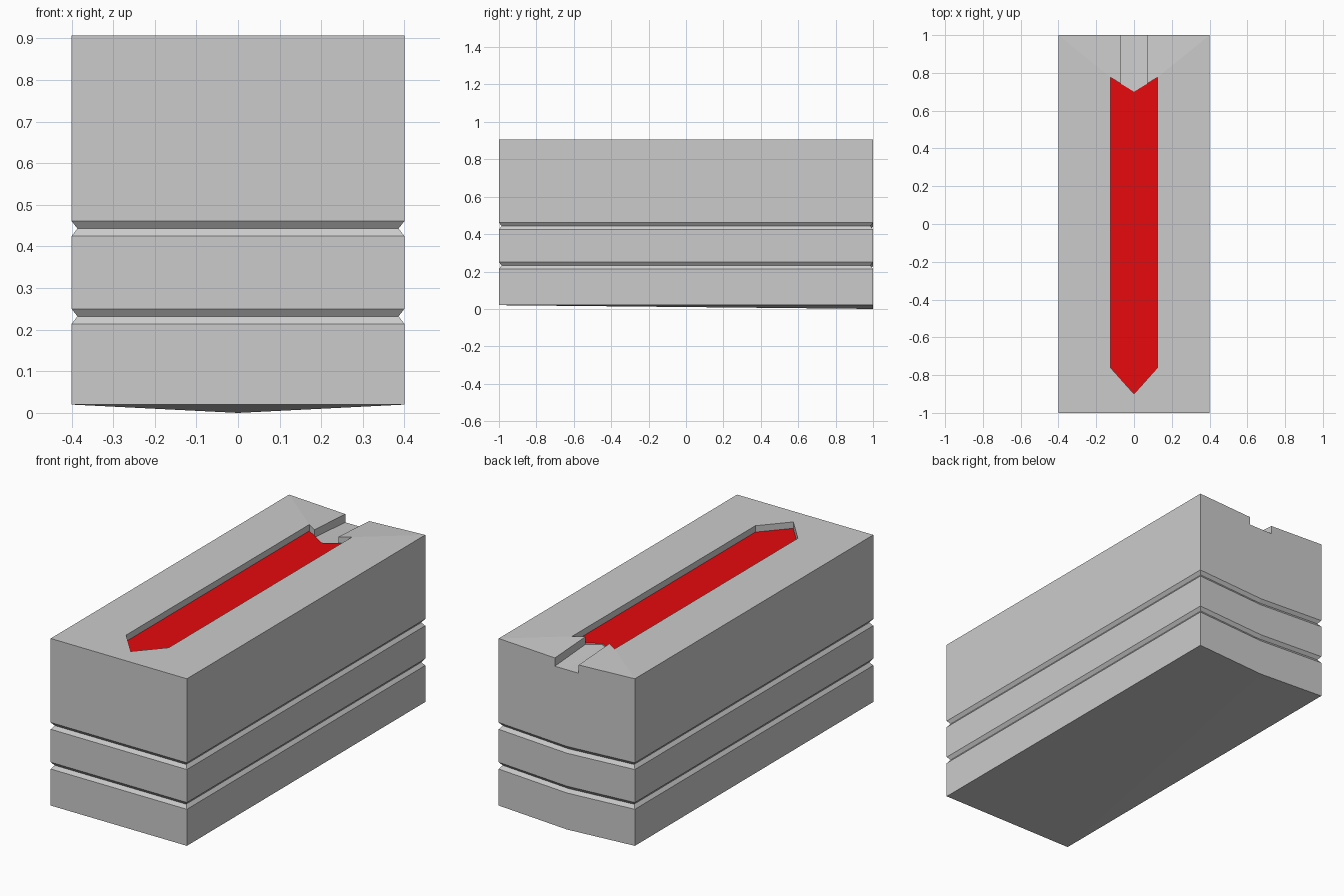
import bpy
import bmesh

cube = bpy.data.objects.get("Cube")
if cube:
    bpy.data.objects.remove(cube, do_unlink=True)


def make_material(name, rgb):
    mat = bpy.data.materials.new(name)
    mat.use_nodes = True
    color = (*rgb, 1.0)
    mat.diffuse_color = color
    bsdf = mat.node_tree.nodes["Principled BSDF"]
    bsdf.inputs["Base Color"].default_value = color
    return mat


GREY, RED = 0, 1
W, L = 0.4, 1.0             # half width and half length
TOP, BASE = 0.907, 0.02
SAG = 0.02                  # drop of the back wall's middle
INSET = 0.014               # groove depth
RECESS_Z, CHANNEL_Z = TOP - 0.034, TOP - 0.041

bm = bmesh.new()


def build_half(side):
    def face(*points, mat=GREY):
        verts = [bm.verts.new((x * side, y, z)) for x, y, z in points]
        bm.faces.new(verts).material_index = mat

    def at(p, z):
        return (p[0], p[1], z)

    def ring(z, inset):
        w, l = W - inset, L - inset
        return [(0, -l, z), (w, -l, z), (w, l, z), (0, l, z - SAG)]

    # Body walls with two V grooves
    levels = [(BASE, 0)]
    for groove in (0.232, 0.443):
        levels += [(groove - 0.018, 0), (groove, INSET), (groove + 0.018, 0)]
    rings = [ring(z, inset) for z, inset in levels]
    for low, high in zip(rings, rings[1:]):
        for i in range(3):
            face(low[i], low[i + 1], high[i + 1], high[i])

    # Underside, falling to the middle of the back
    fm, f, b, bm_low = rings[0]
    face(fm, f, bm_low)
    face(f, b, bm_low)

    # Upper walls, with the channel opening in the back
    low = rings[-1]
    fm, f, b = (0, -L, TOP), (W, -L, TOP), (W, L, TOP)
    lip = (0.07, L, TOP - 0.015)
    floor_side, floor_mid = at(lip, CHANNEL_Z - 0.018), (0, L, CHANNEL_Z - 0.018)
    face(low[0], low[1], f, fm)
    face(low[1], low[2], b, f)
    face(low[2], b, lip, floor_side, floor_mid, low[3])

    # Top surface around the arrow-shaped recess
    tip, shoulder = (0, -0.9, TOP), (0.125, -0.76, TOP)
    tail, notch = (0.125, 0.777, TOP), (0.07, 0.743, TOP)
    centre = (0, 0.7, TOP)
    face(fm, f, shoulder, tip)
    face(f, b, tail, shoulder)
    face(b, lip, tail)
    face(lip, notch, tail)

    # Recess walls and red floor
    outline = [tip, shoulder, tail, notch]
    for p, q in zip(outline, outline[1:]):
        face(p, q, at(q, RECESS_Z), at(p, RECESS_Z))
    face(*[at(p, RECESS_Z) for p in outline + [centre]], mat=RED)

    # Channel from the recess to the back
    notch_low, centre_low = at(notch, CHANNEL_Z), at(centre, CHANNEL_Z)
    face(notch, lip, floor_side, notch_low, at(notch, RECESS_Z))
    face(notch_low, floor_side, floor_mid, centre_low)
    face(at(notch, RECESS_Z), notch_low, centre_low, at(centre, RECESS_Z))


for side in (1, -1):
    build_half(side)
bmesh.ops.remove_doubles(bm, verts=bm.verts, dist=0.0005)
bmesh.ops.recalc_face_normals(bm, faces=bm.faces)

mesh = bpy.data.meshes.new("grooved_block")
bm.to_mesh(mesh)
bm.free()
mesh.materials.append(make_material("light grey", (0.6, 0.6, 0.6)))
mesh.materials.append(make_material("bright red", (0.8, 0.003, 0.004)))
block = bpy.data.objects.new("grooved_block", mesh)
bpy.context.collection.objects.link(block)
